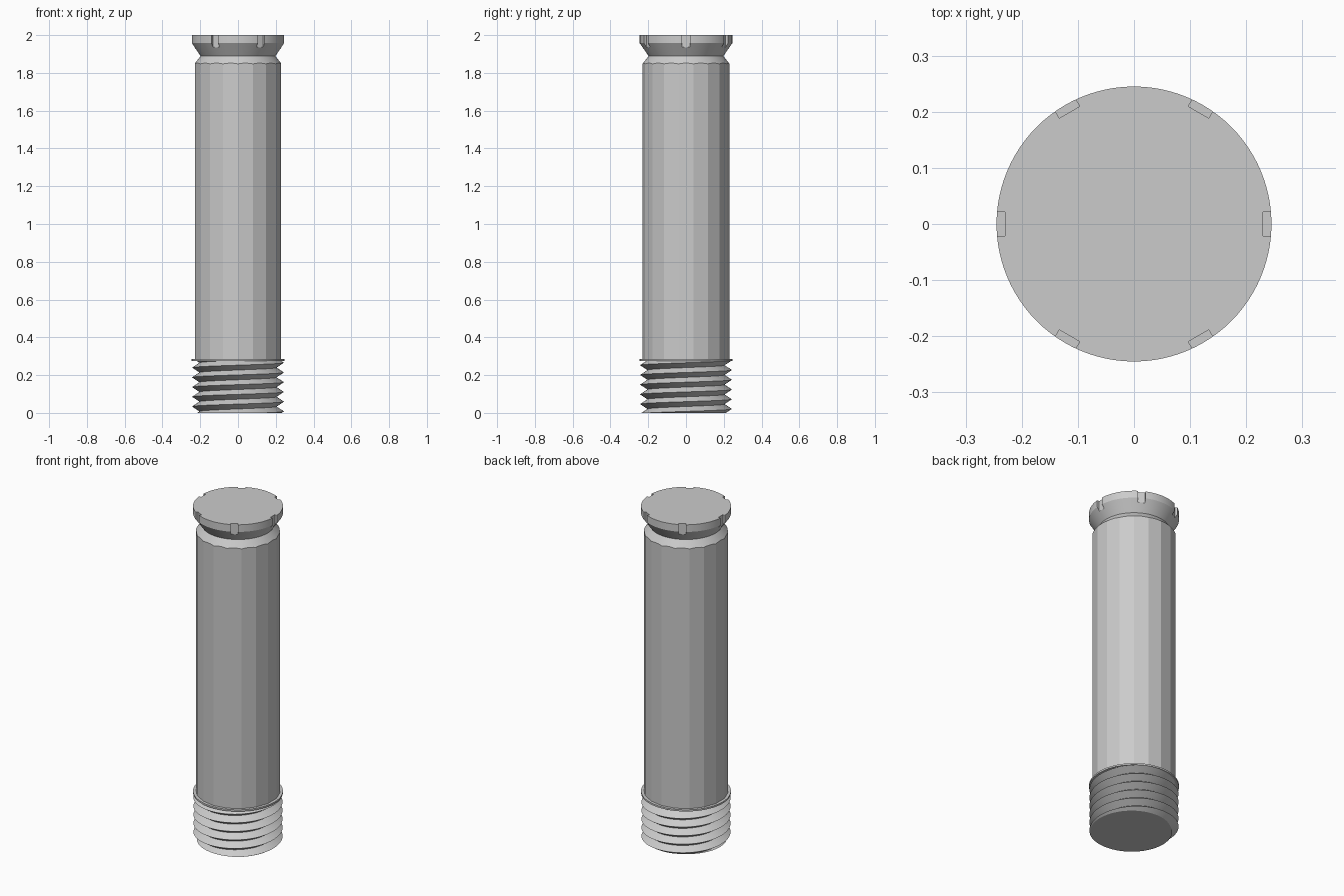
import bpy, bmesh
from math import sin, cos, pi, radians
from mathutils import Matrix

if "Cube" in bpy.data.objects:
    bpy.data.objects.remove(bpy.data.objects["Cube"], do_unlink=True)

GREY = (0.6, 0.6, 0.6, 1)
grey = bpy.data.materials.new("plain grey")
grey.use_nodes = True
grey.diffuse_color = GREY
grey.node_tree.nodes["Principled BSDF"].inputs["Base Color"].default_value = GREY


def finish(name, bm):
    bmesh.ops.recalc_face_normals(bm, faces=bm.faces)
    mesh = bpy.data.meshes.new(name)
    bm.to_mesh(mesh)
    bm.free()
    mesh.materials.append(grey)
    ob = bpy.data.objects.new(name, mesh)
    bpy.context.collection.objects.link(ob)
    return ob


def turned(name, profile, sides=96, start=0.0):
    """Closed solid turned about z from (radius, height) points."""
    bm = bmesh.new()
    rings = [[bm.verts.new((r * cos(start + 2 * pi * i / sides),
                            r * sin(start + 2 * pi * i / sides), z))
              for i in range(sides)] for r, z in profile]
    for low, high in zip(rings, rings[1:]):
        for i in range(sides):
            k = (i + 1) % sides
            bm.faces.new((low[i], low[k], high[k], high[i]))
    bm.faces.new(rings[0][::-1])
    bm.faces.new(rings[-1])
    return finish(name, bm)


def select(ob):
    bpy.ops.object.select_all(action='DESELECT')
    ob.select_set(True)
    bpy.context.view_layer.objects.active = ob


def boolean(ob, tool, operation):
    select(ob)
    mod = ob.modifiers.new("cut", 'BOOLEAN')
    mod.object, mod.operation, mod.solver = tool, operation, 'EXACT'
    bpy.ops.object.modifier_apply(modifier=mod.name)
    bpy.data.objects.remove(tool, do_unlink=True)


def smooth(ob, angle):
    select(ob)
    bpy.ops.object.shade_smooth_by_angle(angle=radians(angle))


# Faceted barrel with a round chamfer at its upper end
body = turned("barrel", [(0.231, 0.28), (0.231, 1.895)], 18, pi / 2)
chamfer = turned("chamfer_tool", [(0.26, 0.2), (0.26, 1.811), (0.197, 1.89)])
boolean(body, chamfer, 'INTERSECT')
smooth(body, 15)

# Flared cap with six slots in the rim
cap = turned("slotted_cap", [(0.197, 1.888), (0.245, 1.957), (0.245, 2.0)])
bm = bmesh.new()
for i in range(6):
    place = (Matrix.Rotation(i * pi / 3, 4, 'Z') @ Matrix.Translation((0.26, 0, 1.97))
             @ Matrix.Diagonal((0.06, 0.042, 0.12, 1)))
    bmesh.ops.create_cube(bm, size=1, matrix=place)
boolean(cap, finish("slot_tool", bm), 'DIFFERENCE')
smooth(cap, 20)

# Thin flange between barrel and thread
smooth(turned("flange", [(0.245, 0.275), (0.245, 0.285)]), 30)

# Screw thread: crest and root helices, trimmed flat at both ends
PITCH, STEPS, TOP = 0.0515, 96, 0.278
bm = bmesh.new()
rows = []
for j in range(-4, 15):
    r = 0.204 if j % 2 else 0.243
    rows.append([bm.verts.new((r * cos(2 * pi * i / STEPS), r * sin(2 * pi * i / STEPS),
                               0.008 + PITCH * (j / 2 + i / STEPS)))
                 for i in range(STEPS + 1)])
for low, high in zip(rows, rows[1:]):
    for i in range(STEPS):
        bm.faces.new((low[i], low[i + 1], high[i + 1], high[i]))
bmesh.ops.remove_doubles(bm, verts=bm.verts, dist=1e-5)
for z, up in ((0, -1), (TOP, 1)):
    bmesh.ops.bisect_plane(bm, geom=bm.verts[:] + bm.edges[:] + bm.faces[:],
                           plane_co=(0, 0, z), plane_no=(0, 0, up), clear_outer=True)
    rim = [e for e in bm.edges if e.is_boundary
           and all(abs(v.co.z - z) < 1e-4 for v in e.verts)]
    bmesh.ops.contextual_create(bm, geom=rim)
smooth(finish("screw_thread", bm), 30)
